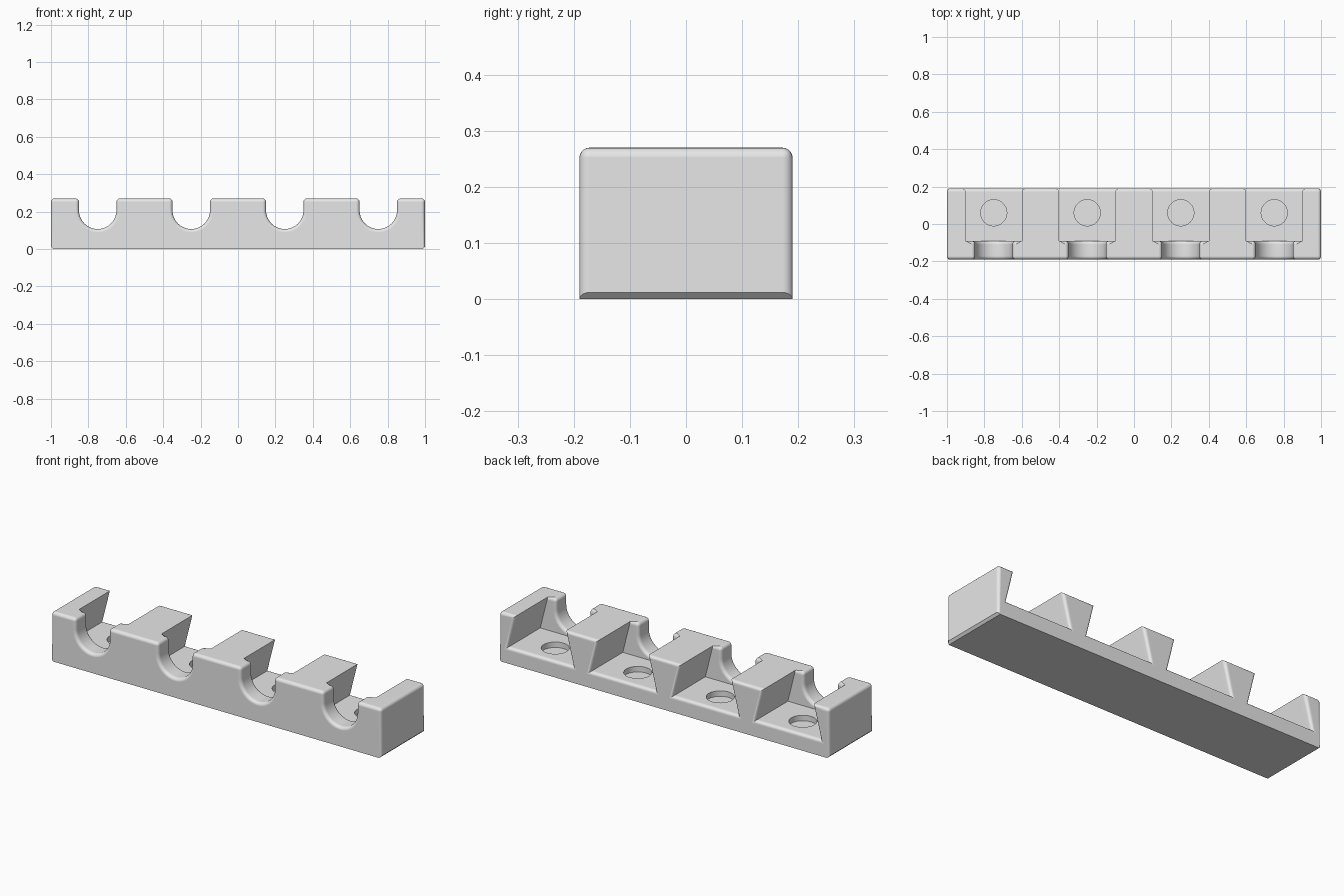
import bpy, bmesh, math
from mathutils import Vector

cube = bpy.data.objects.get("Cube")
if cube:
    bpy.data.objects.remove(cube, do_unlink=True)

LENGTH, DEPTH, HEIGHT = 1.0, 0.19, 0.27      # half length, half depth, full height
FLOOR, WALL_Y, SLOT_R = 0.088, -0.09, 0.1
ROUND, CHAMFER = 0.018, 0.012
CENTRES = [-0.75, -0.25, 0.25, 0.75]


def prism_object(name, profiles, y0, y1):
    """Extrude closed xz profiles from y0 to y1."""
    bm = bmesh.new()
    for pts in profiles:
        face = bm.faces.new([bm.verts.new((x, y0, z)) for x, z in pts])
        out = bmesh.ops.extrude_face_region(bm, geom=[face])
        verts = [g for g in out["geom"] if isinstance(g, bmesh.types.BMVert)]
        bmesh.ops.translate(bm, verts=verts, vec=Vector((0, y1 - y0, 0)))
    bmesh.ops.recalc_face_normals(bm, faces=bm.faces)
    return finish(name, bm)


def finish(name, bm):
    mesh = bpy.data.meshes.new(name)
    bm.to_mesh(mesh)
    bm.free()
    ob = bpy.data.objects.new(name, mesh)
    bpy.context.collection.objects.link(ob)
    return ob


def cut(ob, cutter):
    """Subtract the cutter, then discard it."""
    mod = ob.modifiers.new("cut", "BOOLEAN")
    mod.operation, mod.solver, mod.object = "DIFFERENCE", "EXACT", cutter
    cutter.hide_render = True
    bpy.ops.object.modifier_apply(modifier=mod.name)
    bpy.data.objects.remove(cutter, do_unlink=True)


# Solid bar, chamfered under both ends
bar = prism_object("holder_bar", [[
    (-LENGTH + CHAMFER, 0), (LENGTH - CHAMFER, 0), (LENGTH, CHAMFER),
    (LENGTH, HEIGHT), (-LENGTH, HEIGHT), (-LENGTH, CHAMFER)]], -DEPTH, DEPTH)
bpy.context.view_layer.objects.active = bar
bar.select_set(True)

# Dovetail pockets, wider at the floor and open at the back
half_top, half_floor = 0.15, 0.196
slope = (half_floor - half_top) / (HEIGHT - FLOOR)
over = 0.1
half_over = half_top - slope * over
pockets = [[(c - half_floor, FLOOR), (c + half_floor, FLOOR),
            (c + half_over, HEIGHT + over), (c - half_over, HEIGHT + over)]
           for c in CENTRES]
cut(bar, prism_object("pocket_cutter", pockets, WALL_Y, DEPTH + over))

# U-shaped slots through the front wall
slot_z = 0.107 + SLOT_R
steps = 20
arc = [(SLOT_R * math.cos(a), slot_z + SLOT_R * math.sin(a))
       for a in (math.pi + math.pi * i / steps for i in range(steps + 1))]
outline = arc + [(SLOT_R, HEIGHT + over), (-SLOT_R, HEIGHT + over)]
slots = [[(c + x, z) for x, z in outline] for c in CENTRES]
cut(bar, prism_object("slot_cutter", slots, -DEPTH - over, 0))


# Rounded rims: outer faces, slot edges and the inside top of the front wall
def near(a, b):
    return abs(a - b) < 1e-4


def is_rim(edge):
    pts = [v.co for v in edge.verts]
    if sum(p.z for p in pts) / 2 < CHAMFER:
        return False

    def along(test):
        return all(test(p) for p in pts)

    def offset(p):
        return min(abs(p.x - c) for c in CENTRES)

    top = along(lambda p: near(p.z, HEIGHT))
    if along(lambda p: near(p.y, -DEPTH)) or along(lambda p: near(p.y, DEPTH)):
        return True
    if top and along(lambda p: near(abs(p.x), LENGTH)):
        return True
    if top and along(lambda p: near(offset(p), SLOT_R)):
        return True
    inner = along(lambda p: near(p.y, WALL_Y))
    return inner and (top or along(lambda p: offset(p) < SLOT_R + 1e-4))


bm = bmesh.new()
bm.from_mesh(bar.data)
bmesh.ops.remove_doubles(bm, verts=bm.verts, dist=1e-5)
bmesh.ops.dissolve_limit(bm, angle_limit=0.01, verts=bm.verts, edges=bm.edges)
rims = [e for e in bm.edges if is_rim(e)]
bmesh.ops.bevel(bm, geom=rims, offset=ROUND, offset_type="OFFSET", segments=5,
                profile=0.5, affect="EDGES", clamp_overlap=False)
bm.to_mesh(bar.data)
bm.free()

# Shallow round recesses in the pocket floors
bm = bmesh.new()
recess_depth = 0.03
for c in CENTRES:
    out = bmesh.ops.create_cone(bm, cap_ends=True, segments=48, radius1=0.07,
                                radius2=0.07, depth=2 * recess_depth)
    bmesh.ops.translate(bm, verts=out["verts"], vec=Vector((c, 0.06, FLOOR)))
cut(bar, finish("recess_cutter", bm))

# Single grey material
grey = bpy.data.materials.new("plain_grey")
grey.use_nodes = True
colour = (0.8, 0.8, 0.8, 1)
grey.diffuse_color = colour
grey.node_tree.nodes["Principled BSDF"].inputs["Base Color"].default_value = colour
bar.data.materials.clear()
bar.data.materials.append(grey)
for poly in bar.data.polygons:
    poly.material_index = 0

# Smooth the rounded rims, keep the corners crisp
bpy.ops.object.shade_smooth_by_angle(angle=math.radians(30))
weighted = bar.modifiers.new("even_shading", "WEIGHTED_NORMAL")
weighted.keep_sharp = True
